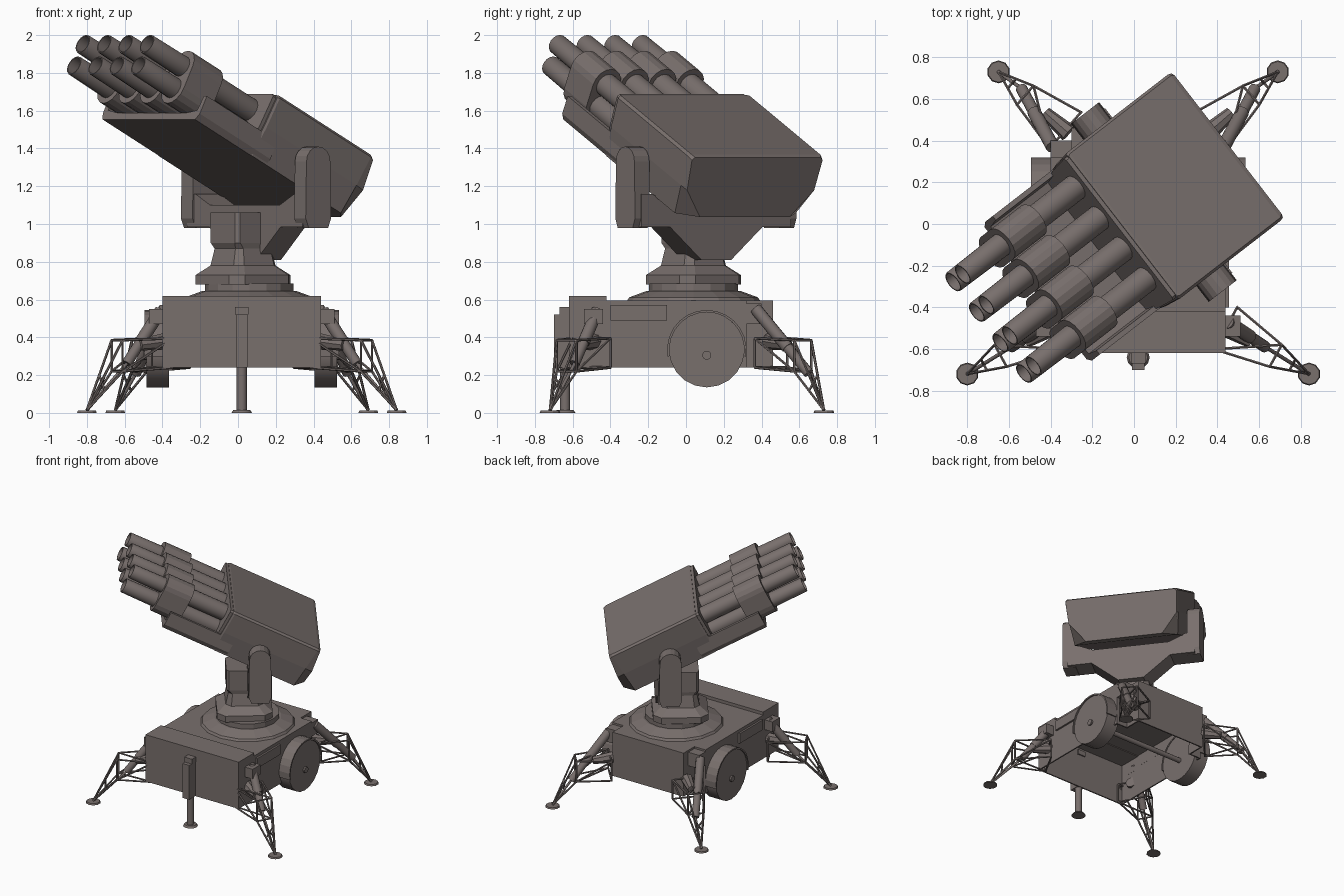
import bpy, bmesh, math
from mathutils import Matrix, Vector

if "Cube" in bpy.data.objects:
    bpy.data.objects.remove(bpy.data.objects["Cube"], do_unlink=True)

paint = bpy.data.materials.new("grey brown paint")
paint.use_nodes = True
COL = (0.19, 0.16, 0.152, 1)
paint.diffuse_color = COL
paint.node_tree.nodes["Principled BSDF"].inputs["Base Color"].default_value = COL

CX = 0.02                                  # symmetry plane of the carriage
YAW = Matrix.Rotation(math.radians(217.7), 4, 'Z')
AIM = (YAW @ Matrix.Translation((-0.43, -0.025, 1.04))
       @ Matrix.Rotation(math.radians(-27), 4, 'Y'))
ID = Matrix.Identity(4)


def finish(name, bm, mat=ID, smooth=False):
    bmesh.ops.recalc_face_normals(bm, faces=bm.faces)
    me = bpy.data.meshes.new(name)
    bm.to_mesh(me)
    bm.free()
    me.transform(mat)
    me.materials.append(paint)
    ob = bpy.data.objects.new(name, me)
    bpy.context.collection.objects.link(ob)
    if smooth:
        bpy.ops.object.select_all(action='DESELECT')
        ob.select_set(True)
        bpy.context.view_layer.objects.active = ob
        bpy.ops.object.shade_smooth_by_angle(angle=math.radians(35))
    return ob


def loft(name, sections, mat=ID, caps=(True, True), smooth=False):
    """Skin a list of equal-length closed 3D sections."""
    bm = bmesh.new()
    rings = [[bm.verts.new(p) for p in s] for s in sections]
    n = len(rings[0])
    for r0, r1 in zip(rings, rings[1:]):
        for i in range(n):
            j = (i + 1) % n
            bm.faces.new((r0[i], r0[j], r1[j], r1[i]))
    if caps[0]:
        bm.faces.new(rings[0][::-1])
    if caps[1]:
        bm.faces.new(rings[-1])
    return finish(name, bm, mat, smooth)


def prism(name, pts, axis, lo, hi, mat=ID, caps=(True, True)):
    """Extrude a 2D outline along one axis."""
    def place(p, d):
        q = list(p)
        q.insert(axis, d)
        return q
    return loft(name, [[place(p, d) for p in pts] for d in (lo, hi)], mat, caps)


def box(name, x, y, z):
    return prism(name, [(x[0], y[0]), (x[1], y[0]), (x[1], y[1]), (x[0], y[1])], 2, *z)


def rod(bm, a, b, r0, r1=None, n=12):
    a, b = Vector(a), Vector(b)
    d = b - a
    m = Matrix.Translation((a + b) / 2) @ d.to_track_quat('Z', 'Y').to_matrix().to_4x4()
    bmesh.ops.create_cone(bm, cap_ends=True, segments=n, radius1=r0,
                          radius2=r0 if r1 is None else r1, depth=d.length, matrix=m)


def rods(name, items, n=12, smooth=True):
    bm = bmesh.new()
    for it in items:
        rod(bm, *it, n=n)
    return finish(name, bm, smooth=smooth)


def arc(cx, cy, r, a0, a1, n):
    return [(cx + r * math.cos(math.radians(a0 + (a1 - a0) * i / n)),
             cy + r * math.sin(math.radians(a0 + (a1 - a0) * i / n))) for i in range(n + 1)]


def mirrored(half):
    return half + [(-b, c) for b, c in reversed(half)]


# --- Carriage: open-bottomed hull, raised front deck, axle ---
hull = prism("carriage_hull", [(-0.40, -0.62), (0.44, -0.62), (0.44, 0.32), (0.34, 0.32),
             (0.34, 0.46), (-0.30, 0.46), (-0.30, 0.32), (-0.40, 0.32)],
             2, 0.24, 0.595, caps=(False, True))
shell = hull.modifiers.new("wall", 'SOLIDIFY')
shell.thickness = 0.015
shell.offset = -1
box("front_deck", (-0.40, 0.44), (-0.62, -0.42), (0.58, 0.62))
rods("axle", [((-0.42, 0.11, 0.30), (0.46, 0.11, 0.30), 0.02)])

# --- Front jack ---
box("jack_housing", (-0.01, 0.05), (-0.70, -0.61), (0.24, 0.52))
box("jack_cap", (-0.015, 0.055), (-0.67, -0.60), (0.52, 0.56))
rods("jack_leg", [((0.02, -0.64, 0.01), (0.02, -0.64, 0.30), 0.027),
                  ((0.02, -0.64, 0), (0.02, -0.64, 0.015), 0.055, 0.045)])


# --- Outrigger: truss frame, ram and foot pad ---
def outrigger(name, root, foot, ram, ram_end, sx):
    def X(p):
        return Vector((CX + sx * p[0], p[1], p[2]))
    root, foot = Vector(root), Vector(foot)
    d = foot - root
    side = Vector((-d.y, d.x, 0)).normalized()
    mid = root + d * 0.6
    up = Vector((0, 0, 1))
    R = [root + side * s * 0.115 + up * z for z in (0.395, 0.24) for s in (-1, 1)]
    M = [mid + side * s * 0.06 + up * z for z in (0.385, 0.22) for s in (-1, 1)]
    tip = foot + up * 0.015
    links = [(R[i], M[i]) for i in range(4)] + [(m, tip) for m in M]
    for Q in (R, M):
        links += [(Q[0], Q[1]), (Q[2], Q[3]), (Q[0], Q[2]), (Q[1], Q[3])]
    links += [(R[0], M[2]), (R[1], M[3]), (R[0], M[1]), (R[2], M[3]),
              ((M[0] + tip) / 2, (M[3] + tip) / 2), ((M[1] + tip) / 2, (M[2] + tip) / 2)]
    rods(name + "_truss", [(X(a), X(b), 0.007) for a, b in links], n=6, smooth=False)
    top, end = Vector(ram), Vector(ram_end)
    half = top.lerp(end, 0.6)
    rods(name + "_ram", [(X(top), X(half), 0.033), (X(half), X(end), 0.028),
                         (X(end), X(tip), 0.009)])
    rods(name + "_foot", [(X(foot), X(foot + up * 0.012), 0.055, 0.05)], n=10, smooth=False)
    rods(name + "_bracket", [(X(root - d * 0.05 + up * 0.38), X(root + d * 0.3 + up * 0.36),
                              0.045, 0.03)], n=8, smooth=False)


for sx, tag in ((1, "left"), (-1, "right")):
    outrigger("front_" + tag, (0.42, -0.50, 0), (0.82, -0.72, 0),
              (0.43, -0.47, 0.54), (0.61, -0.59, 0.26), sx)
    outrigger("rear_" + tag, (0.35, 0.45, 0), (0.67, 0.73, 0),
              (0.41, 0.37, 0.55), (0.56, 0.65, 0.21), sx)

    def span(a, b):
        return sorted((CX + sx * a, CX + sx * b))
    # ram mounts and side panel
    box("ram_mount_" + tag, span(0.41, 0.49), (-0.54, -0.44), (0.47, 0.55))
    box("rear_mount_" + tag, span(0.30, 0.42), (0.30, 0.40), (0.47, 0.58))
    box("side_panel_" + tag, span(0.41, 0.435), (-0.40, -0.10), (0.49, 0.57))
    # wheel with hub, under an arched fender
    x0, x1, x2 = CX + sx * 0.385, CX + sx * 0.505, CX + sx * 0.52
    rods("wheel_" + tag, [((x0, 0.11, 0.335), (x1, 0.11, 0.335), 0.2)], n=20)
    rods("hub_" + tag, [((x1, 0.11, 0.305), (x2, 0.11, 0.305), 0.024)], n=10)
    arch = arc(0.11, 0.335, 0.21, -10, 190, 14) + arc(0.11, 0.335, 0.198, 190, -10, 14)
    prism("fender_" + tag, arch, 0, *span(0.38, 0.515))

# --- Turntable and pedestal ---
T = Vector((0.06, 0.04, 0))
rods("turntable", [(T + Vector((0, 0, a)), T + Vector((0, 0, b)), r0, r1) for a, b, r0, r1 in
                   ((0.59, 0.612, 0.355, 0.34), (0.612, 0.645, 0.34, 0.25),
                    (0.64, 0.685, 0.235, 0.235))], n=16, smooth=False)


def rect(r, hr, hb, z, k):
    """Rectangle with corners cut by k, in the turned frame."""
    return [(r + x, -0.015 + y, z) for x, y in
            ((hr, hb - k), (hr - k, hb), (k - hr, hb), (-hr, hb - k),
             (-hr, k - hb), (k - hr, -hb), (hr - k, -hb), (hr, k - hb))]


loft("pedestal", [rect(-0.045, 0.205, 0.205, 0.68, 0.06), rect(-0.045, 0.205, 0.205, 0.73, 0.06),
                  rect(-0.045, 0.14, 0.14, 0.78, 0.04), rect(-0.045, 0.12, 0.12, 0.87, 0.03),
                  rect(-0.045, 0.135, 0.125, 0.90, 0.02), rect(-0.045, 0.135, 0.125, 1.06, 0.02)], YAW)

# --- Yoke: V-shaped cradle reaching the housing, and two round-topped arms ---
TY = YAW @ Matrix.Translation((-0.14, -0.025, 0))
prism("yoke_cradle", mirrored([(0.10, 0.81), (0.31, 0.985), (0.50, 0.985), (0.50, 1.16),
                               (0.43, 1.16), (0.30, 1.10)]), 0, -0.09, 0.075, TY)
arm = [(-0.065, 0.98), (0.065, 0.98), (0.085, 1.03)] + arc(0, 1.33, 0.08, 0, 180, 8) + [(-0.085, 1.03)]
for tag, lo, hi in (("left", 0.44, 0.54), ("right", -0.54, -0.44)):
    prism("yoke_arm_" + tag, arm, 1, lo, hi, TY)

# --- Launcher housing (cut lower rear corners, rimmed front) and loading tray ---
body = mirrored([(0.405, 0.0), (0.43, 0.17), (0.443, 0.342), (0.43, 0.357)])
rear = mirrored([(0.30, 0.018), (0.425, 0.168), (0.437, 0.335), (0.42, 0.352)])


def section(pts, a, k=1.0, rake=0.0):
    return [(a + rake * (1 - c / 0.357), b * k, 0.18 + (c - 0.18) * k) for b, c in pts]


loft("launcher_housing", [section(rear, 0.0, rake=-0.045), section(body, 0.02, rake=0.02),
                          section(body, 0.705), section(body, 0.718, 0.985),
                          section(body, 0.718, 0.965), section(body, 0.74, 0.965)], AIM)

tray = mirrored([(0.40, 0.0), (0.42, 0.035), (0.42, 0.14), (0.395, 0.14),
                 (0.385, 0.055), (0.30, 0.04)])
prism("loading_tray", tray, 0, 0.60, 1.13, AIM)

# --- Launch tubes with hollow muzzles, and a collar round each pair ---
profile = [(0.65, 0.064), (1.04, 0.064), (1.24, 0.058), (1.505, 0.055), (1.51, 0.053),
           (1.51, 0.047), (1.25, 0.045)]
for i in range(4):
    b = (i - 1.5) * 0.185 - 0.008
    for row, c in (("lower", 0.128), ("upper", 0.256)):
        loft(f"{row}_tube_{i + 1}",
             [[(a, b + r * math.cos(t * math.pi / 8), c + r * math.sin(t * math.pi / 8))
               for t in range(16)] for a, r in profile], AIM, smooth=True)
    ring = arc(b, 0.26, 0.09, 0, 180, 8) + arc(b, 0.128, 0.09, 180, 360, 8)
    prism(f"collar_{i + 1}", ring, 0, 1.03, 1.245, AIM)
